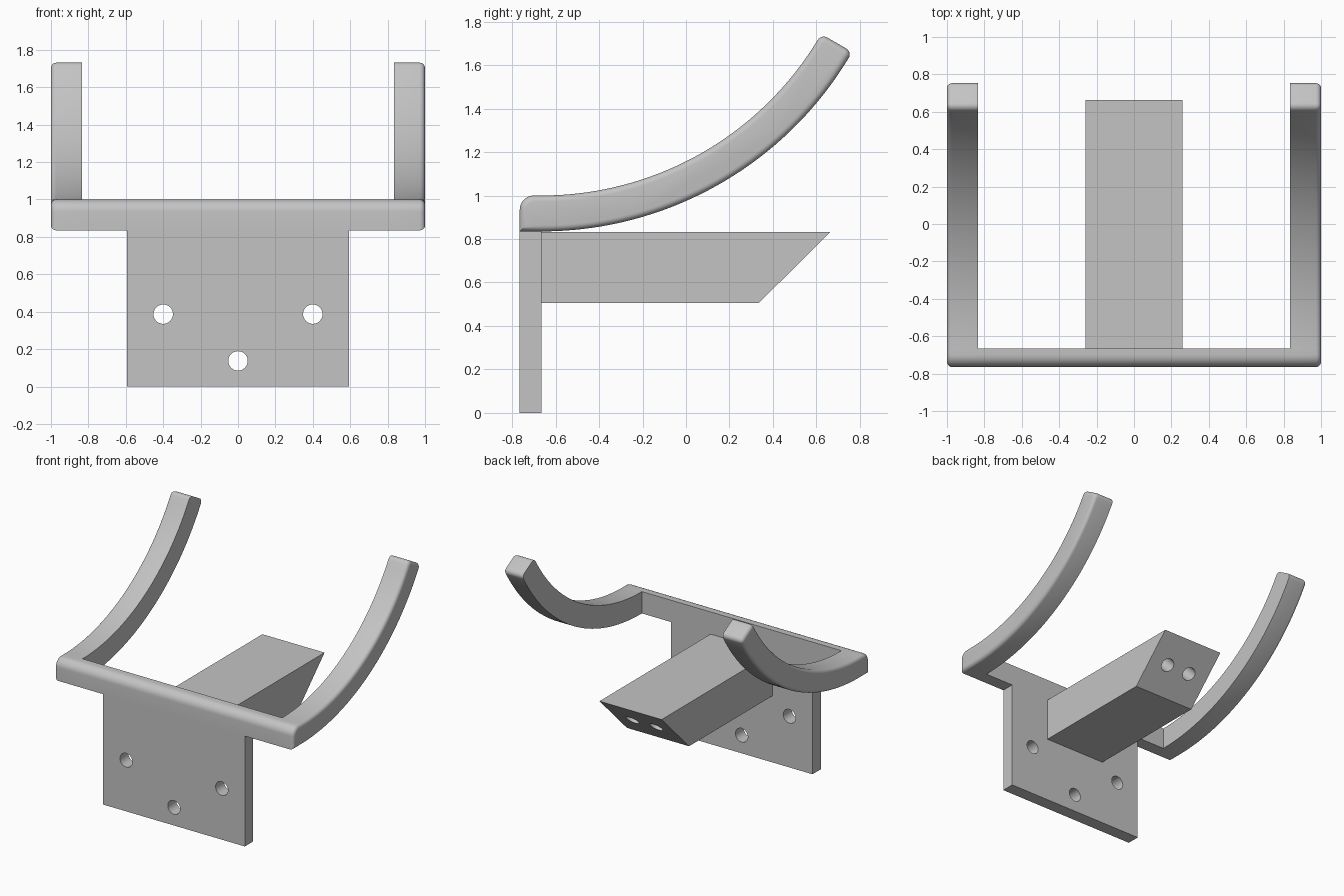
import bpy, bmesh, math
from mathutils import Vector, Matrix

if "Cube" in bpy.data.objects:
    bpy.data.objects.remove(bpy.data.objects["Cube"])

grey = bpy.data.materials.new("light grey")
grey.diffuse_color = (0.55, 0.55, 0.55, 1)
grey.use_nodes = True
grey.node_tree.nodes["Principled BSDF"].inputs["Base Color"].default_value = grey.diffuse_color

BACK, FRONT = -0.665, -0.765      # y range of the plate and bar
LOW, TOP = 0.835, 1.0             # z range of the bar
R_OUT = 1.651                     # arc radius of the arm underside
R_IN = R_OUT - (TOP - LOW)


def finish(name, bm):
    bmesh.ops.recalc_face_normals(bm, faces=bm.faces)
    mesh = bpy.data.meshes.new(name)
    bm.to_mesh(mesh)
    bm.free()
    mesh.materials.append(grey)
    ob = bpy.data.objects.new(name, mesh)
    bpy.context.collection.objects.link(ob)
    return ob


def activate(ob):
    bpy.ops.object.select_all(action='DESELECT')
    ob.select_set(True)
    bpy.context.view_layer.objects.active = ob


def smooth(ob):
    activate(ob)
    bpy.ops.object.shade_smooth_by_angle(angle=math.radians(30))


def extrude_yz(profile, x0, x1, round_outer=0):
    """Extrude a (y, z) outline along x; optionally round the rim at x1."""
    bm = bmesh.new()
    cap = bm.faces.new([bm.verts.new((x0, y, z)) for y, z in profile])
    geom = bmesh.ops.extrude_face_region(bm, geom=[cap])["geom"]
    bmesh.ops.translate(bm, vec=(x1 - x0, 0, 0),
                        verts=[g for g in geom if isinstance(g, bmesh.types.BMVert)])
    if round_outer:
        rim = [e for e in bm.edges if all(abs(v.co.x - x1) < 1e-5 for v in e.verts)]
        bmesh.ops.bevel(bm, geom=rim, offset=round_outer, segments=5,
                        profile=0.5, affect='EDGES', clamp_overlap=False)
    return bm


def corner(p, before, after, r, n=6):
    """Rounded right-angle corner at p, between the directions to its neighbours."""
    p, a, b = Vector(p), Vector(before).normalized(), Vector(after).normalized()
    c = p + r * (a + b)
    return [tuple(c - r * (b * math.cos(t) + a * math.sin(t)))
            for t in [i / n * math.pi / 2 for i in range(n + 1)]]


def arc(r, a0, a1, n=36):
    zc = LOW + R_OUT
    return [(BACK + r * math.sin(a), zc - r * math.cos(a))
            for a in [a0 + (a1 - a0) * i / n for i in range(n + 1)]]


def cylinders(name, centres, radius, depth, rot):
    bm = bmesh.new()
    for c in centres:
        bmesh.ops.create_cone(bm, cap_ends=True, segments=32, radius1=radius,
                              radius2=radius, depth=depth,
                              matrix=Matrix.Translation(c) @ Matrix.Rotation(rot, 4, 'X'))
    ob = finish(name, bm)
    ob.hide_render = True
    return ob


def cut(ob, cutter):
    activate(ob)
    mod = ob.modifiers.new("holes", 'BOOLEAN')
    mod.operation, mod.solver, mod.object = 'DIFFERENCE', 'EXACT', cutter
    bpy.ops.object.modifier_apply(modifier=mod.name)
    bpy.data.objects.remove(cutter)
    smooth(ob)


# Curved arms, each including its end of the front bar
end = math.radians(60)
t = Vector((math.cos(end), math.sin(end)))       # arc direction at the tip
n = Vector((math.sin(end), -math.cos(end)))      # towards the underside
centre = Vector((BACK, LOW + R_OUT))
tip_r = 0.032
nose = corner((FRONT, TOP), (1, 0), (0, -1), 0.065, 8)
outline = ([(FRONT, LOW)] + arc(R_OUT, 0, end - tip_r / R_OUT)
           + corner(centre + n * R_OUT, -t, -n, tip_r)[1:]
           + corner(centre + n * R_IN, n, -t, tip_r)[:-1]
           + arc(R_IN, end - tip_r / R_IN, 0) + nose)
arms = finish("curved_arms", extrude_yz(outline, 0.835, 1.0, 0.028))
activate(arms)
mirror = arms.modifiers.new("mirror", 'MIRROR')
mirror.use_mirror_merge = False
bpy.ops.object.modifier_apply(modifier=mirror.name)
smooth(arms)

# Front bar with a rounded upper front edge
bar = finish("front_bar", extrude_yz([(FRONT, LOW), (BACK, LOW), (BACK, TOP)] + nose,
                                     -0.835, 0.835))
smooth(bar)

# Mounting plate with three screw holes
plate = finish("mounting_plate", extrude_yz(
    [(FRONT, 0), (BACK, 0), (BACK, LOW), (FRONT, LOW)], -0.593, 0.593))
cut(plate, cylinders("plate_cutter",
                     [(-0.4, -0.715, 0.387), (0.4, -0.715, 0.387), (0, -0.715, 0.137)],
                     0.052, 0.4, math.pi / 2))

# Support block with a slanted end and two blind holes square to the slant
block = finish("support_block", extrude_yz(
    [(BACK, 0.505), (0.335, 0.505), (0.663, 0.832), (BACK, 0.832)], -0.26, 0.26))
cut(block, cylinders("block_cutter", [(-0.1, 0.499, 0.6685), (0.1, 0.499, 0.6685)],
                     0.05, 0.3, math.radians(45)))
